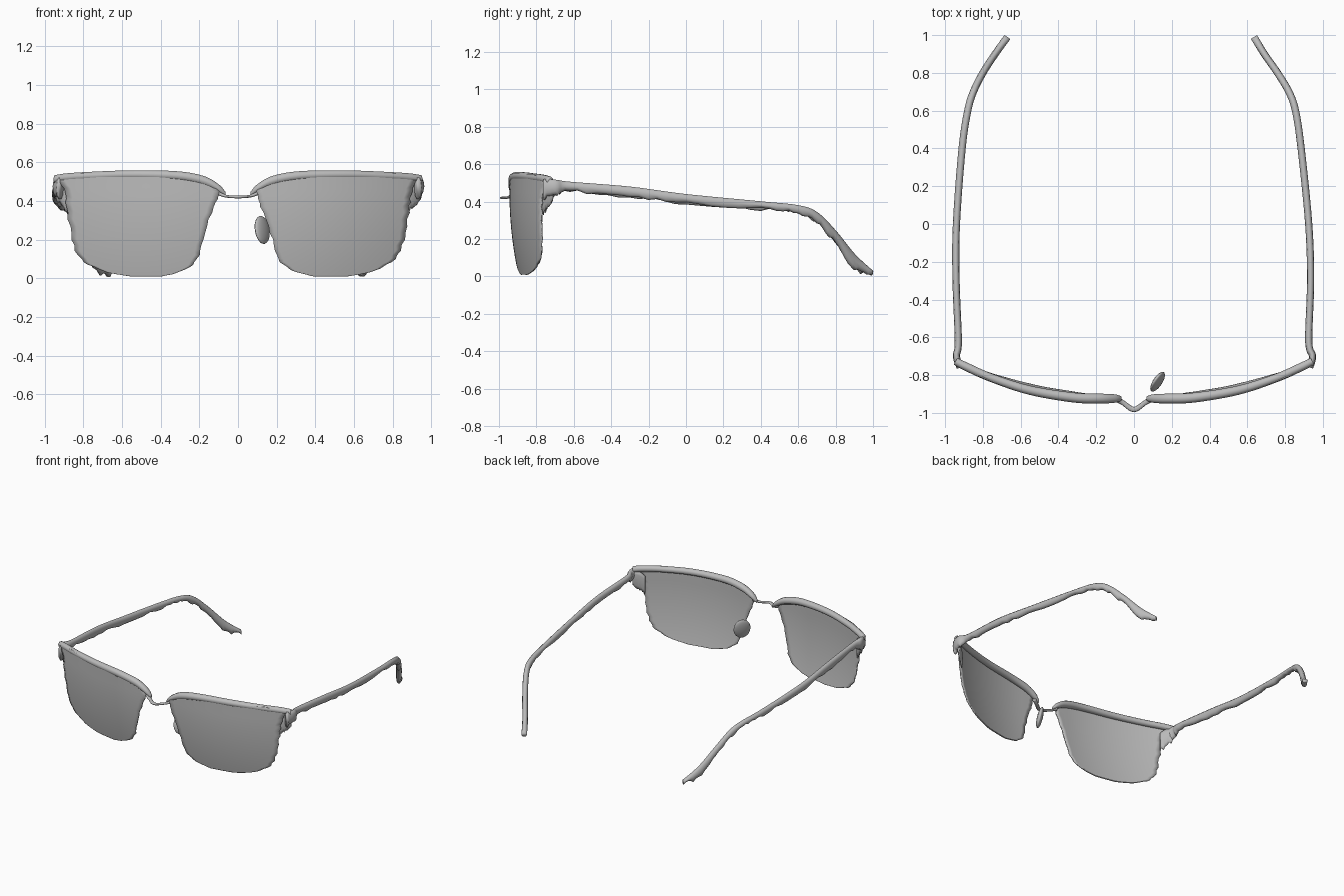
import bpy
import bmesh
import math
import random
from mathutils import Vector

random.seed(4)
default_cube = bpy.data.objects.get("Cube")
if default_cube:
    bpy.data.objects.remove(default_cube, do_unlink=True)

# One plain grey for the whole pair of glasses
grey = bpy.data.materials.new("plain grey")
grey.use_nodes = True
colour = (0.5, 0.5, 0.5, 1)
grey.diffuse_color = colour
grey.node_tree.nodes["Principled BSDF"].inputs["Base Color"].default_value = colour


def finish(name, bm):
    """Turn a bmesh into a smooth, grey object."""
    bmesh.ops.recalc_face_normals(bm, faces=bm.faces)
    for face in bm.faces:
        face.smooth = True
    mesh = bpy.data.meshes.new(name)
    bm.to_mesh(mesh)
    bm.free()
    mesh.materials.append(grey)
    obj = bpy.data.objects.new(name, mesh)
    bpy.context.collection.objects.link(obj)
    return obj


def smooth_rows(rows, steps):
    """Catmull-Rom interpolation of equally long tuples."""
    points = [Vector(row) for row in rows]
    result = []
    for i in range(len(points) - 1):
        a, b = points[max(i - 1, 0)], points[i]
        c, d = points[i + 1], points[min(i + 2, len(points) - 1)]
        for s in range(steps):
            t = s / steps
            result.append(b + (c - a) * (t / 2)
                          + (a * 2 - b * 5 + c * 4 - d) * (t * t / 2)
                          + (b * 3 - a - c * 3 + d) * (t ** 3 / 2))
    return result + [points[-1]]


def sweep(name, stations, steps=6, ragged=0.0, sides=10):
    """Sweep an oval along stations of x, y, z, half width, half height."""
    rows = smooth_rows(stations, steps)
    bm = bmesh.new()
    rings = []
    for i, row in enumerate(rows):
        before, after = rows[max(i - 1, 0)], rows[min(i + 1, len(rows) - 1)]
        run = Vector((after[0] - before[0], after[1] - before[1], 0)).normalized()
        across = Vector((-run.y, run.x, 0))
        drop = random.uniform(-ragged, ragged)
        ring = []
        for k in range(sides):
            angle = math.tau * k / sides
            place = Vector(row[:3]) + across * (row[3] * math.cos(angle))
            place.z += row[4] * math.sin(angle)
            if math.sin(angle) < -0.5:
                place.z += drop
            place.z = max(place.z, 0)
            ring.append(bm.verts.new(place))
        rings.append(ring)
    for low, high in zip(rings, rings[1:]):
        for k in range(sides):
            n = (k + 1) % sides
            bm.faces.new((low[k], low[n], high[n], high[k]))
    bm.faces.new(rings[0])
    bm.faces.new(rings[-1])
    return finish(name, bm)


def front_y(x, z):
    """Wrapped front surface, tucked back towards the bottom."""
    wrap = 0.2 * max((abs(x) - 0.2) / 0.75, 0) ** 2
    return -0.94 + wrap + 0.05 * max((0.45 - z) / 0.45, 0) ** 2


# Lens outline: height, inner edge, outer edge
lens_rows = [(0.01, 0.40, 0.56), (0.03, 0.31, 0.67), (0.06, 0.25, 0.75),
             (0.1, 0.21, 0.81), (0.17, 0.185, 0.85), (0.27, 0.16, 0.87),
             (0.37, 0.12, 0.885), (0.43, 0.1, 0.89), (0.48, 0.12, 0.91),
             (0.52, 0.2, 0.92), (0.545, 0.36, 0.8)]


def lens(name, side, columns=24):
    bm = bmesh.new()
    grid = []
    for z, inner, outer in smooth_rows(lens_rows, 3):
        inner += random.uniform(-1, 1) * 0.007
        outer += random.uniform(-1, 1) * 0.007
        line = []
        for c in range(columns + 1):
            x = inner + (outer - inner) * c / columns
            line.append(bm.verts.new((side * x, front_y(x, z), z)))
        grid.append(line)
    for low, high in zip(grid, grid[1:]):
        for c in range(columns):
            bm.faces.new((low[c], low[c + 1], high[c + 1], high[c]))
    obj = finish(name, bm)
    shell = obj.modifiers.new("thickness", "SOLIDIFY")
    shell.thickness = 0.008
    shell.offset = 0


# Brow bar: x, centre height, half width, half height
brow_rows = [(0.065, 0.435, 0.01, 0.012), (0.1, 0.465, 0.022, 0.022),
             (0.18, 0.505, 0.026, 0.026), (0.32, 0.53, 0.026, 0.025),
             (0.55, 0.536, 0.024, 0.023), (0.75, 0.53, 0.022, 0.022),
             (0.88, 0.522, 0.022, 0.022), (0.945, 0.512, 0.02, 0.022)]

# Temple arm: y, centre height, half height, then x on the right and left
arm_rows = [(-0.76, 0.47, 0.055, 0.92, 0.93), (-0.7, 0.475, 0.045, 0.94, 0.945),
            (-0.62, 0.48, 0.028, 0.93, 0.925), (-0.3, 0.452, 0.03, 0.942, 0.935),
            (0, 0.415, 0.027, 0.94, 0.925), (0.4, 0.38, 0.023, 0.91, 0.885),
            (0.6, 0.36, 0.022, 0.88, 0.855), (0.7, 0.315, 0.03, 0.85, 0.82),
            (0.8, 0.21, 0.035, 0.8, 0.76), (0.9, 0.08, 0.042, 0.735, 0.69),
            (0.99, 0.025, 0.012, 0.67, 0.635)]

for label, side in (("right", -1), ("left", 1)):
    lens(label + "_lens", side)
    sweep(label + "_brow_bar",
          [(side * x, front_y(x, z) + 0.016, z, w, h) for x, z, w, h in brow_rows])
    sweep(label + "_temple_arm",
          [(side * (right if side < 0 else left), y, z, 0.019, h)
           for y, z, h, right, left in arm_rows], ragged=0.009)
    # Hinge flap tapering down behind the lens corner
    sweep(label + "_hinge_flap",
          [(side * 0.87, -0.765, 0.4, 0.008, 0.07),
           (side * 0.9, -0.745, 0.43, 0.01, 0.07),
           (side * 0.94, -0.715, 0.46, 0.01, 0.05)], ragged=0.012)

# Thin bridge bowed forward between the brow bars
sweep("bridge", [(-0.1, -0.925, 0.44, 0.015, 0.012), (-0.06, -0.945, 0.424, 0.013, 0.007),
                 (0, -0.982, 0.42, 0.014, 0.007),
                 (0.06, -0.945, 0.424, 0.013, 0.007), (0.1, -0.925, 0.44, 0.015, 0.012)])

# Single nose pad set behind the left lens
bm = bmesh.new()
bmesh.ops.create_uvsphere(bm, u_segments=16, v_segments=10, radius=1)
pad = finish("nose_pad", bm)
pad.scale = (0.02, 0.06, 0.075)
pad.rotation_euler = (math.radians(-12), math.radians(-12), math.radians(-35))
pad.location = (0.125, -0.835, 0.25)
